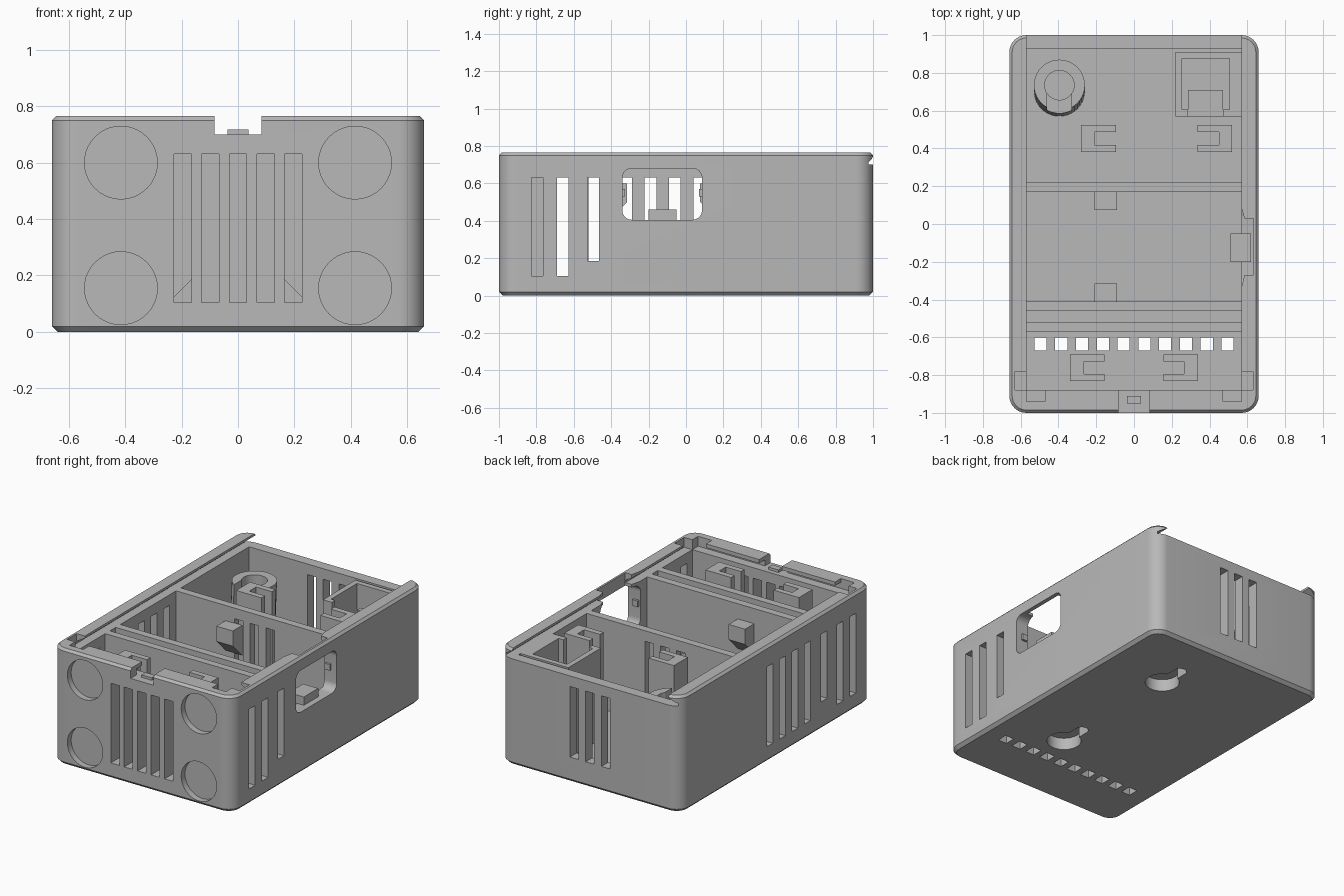
import bpy, bmesh, math
from mathutils import Vector

if "Cube" in bpy.data.objects:
    bpy.data.objects.remove(bpy.data.objects["Cube"], do_unlink=True)

grey = bpy.data.materials.new("plain grey")
grey.use_nodes = True
GREY = (0.48, 0.48, 0.48, 1)
grey.diffuse_color = GREY
grey.node_tree.nodes["Principled BSDF"].inputs["Base Color"].default_value = GREY

PLANES = {"x": lambda a, b, t: (t, a, b), "y": lambda a, b, t: (a, t, b), "z": lambda a, b, t: (a, b, t)}
FLOOR, LEDGE, TOP = 0.10, 0.70, 0.765


def prism(bm, pts, axis, lo, hi):
    """Extrude a 2D outline along an axis."""
    put = PLANES[axis]
    rings = [[bm.verts.new(put(a, b, t)) for a, b in pts] for t in (lo, hi)]
    loft(bm, rings)


def loft(bm, rings):
    n = len(rings[0])
    for low, high in zip(rings, rings[1:]):
        for i in range(n):
            j = (i + 1) % n
            bm.faces.new((low[i], low[j], high[j], high[i]))
    bm.faces.new(rings[0][::-1])
    bm.faces.new(rings[-1])


def box(bm, x0, x1, y0, y1, z0, z1):
    prism(bm, [(x0, y0), (x1, y0), (x1, y1), (x0, y1)], "z", z0, z1)


def circle(cx, cy, r, n=40):
    return [(cx + r * math.cos(2 * math.pi * i / n), cy + r * math.sin(2 * math.pi * i / n)) for i in range(n)]


def rounded(x0, x1, y0, y1, r, n=8):
    pts = []
    corners = [(x1 - r, y1 - r), (x0 + r, y1 - r), (x0 + r, y0 + r), (x1 - r, y0 + r)]
    for k, (cx, cy) in enumerate(corners):
        for i in range(n + 1):
            a = math.pi / 2 * (k + i / n)
            pts.append((cx + r * math.cos(a), cy + r * math.sin(a)))
    return pts


def finish(bm, name):
    bmesh.ops.recalc_face_normals(bm, faces=bm.faces)
    mesh = bpy.data.meshes.new(name)
    bm.to_mesh(mesh)
    bm.free()
    ob = bpy.data.objects.new(name, mesh)
    bpy.context.collection.objects.link(ob)
    mesh.materials.append(grey)
    return ob


def cut(ob, bm):
    """Subtract every solid in bm from the object, then drop the cutter."""
    cutter = finish(bm, "cutter")
    cutter.hide_render = True
    mod = ob.modifiers.new("cut", "BOOLEAN")
    mod.operation, mod.solver, mod.object = "DIFFERENCE", "EXACT", cutter
    mod.use_self = True
    bpy.ops.object.select_all(action="DESELECT")
    bpy.context.view_layer.objects.active = ob
    ob.select_set(True)
    bpy.ops.object.modifier_apply(modifier="cut")
    bpy.data.objects.remove(cutter, do_unlink=True)


def solid_box(name, *dims):
    bm = bmesh.new()
    box(bm, *dims)
    return finish(bm, name)


# Outer body: rounded rectangle with chamfered bottom and top edges
bm = bmesh.new()
rings = []
for z, inset in ((0, 0.02), (0.02, 0), (TOP - 0.015, 0), (TOP, 0.015)):
    outline = rounded(-0.66 + inset, 0.66 - inset, -1 + inset, 1 - inset, 0.09 - inset)
    rings.append([bm.verts.new((x, y, z)) for x, y in outline])
loft(bm, rings)
case = finish(bm, "case_shell")

# Interior cavity
bm = bmesh.new()
box(bm, -0.57, 0.57, -0.88, 0.93, FLOOR, 0.72)
cut(case, bm)

# Dovetail lid track, open at the back
bm = bmesh.new()
half = [(0.63, LEDGE), (0.63, 0.715), (0.57, 0.75), (0.57, 0.8)]
prism(bm, half + [(-x, z) for x, z in reversed(half)], "y", -0.88, 1.1)
cut(case, bm)

# Lid recesses at the front: groove, corner reliefs and finger notch
bm = bmesh.new()
box(bm, -0.57, 0.57, -0.94, -0.87, LEDGE, 0.74)
box(bm, -0.083, 0.083, -1.1, -0.87, LEDGE, 0.8)
for s in (-1, 1):
    box(bm, *sorted((s * 0.47, s * 0.57)), -0.94, -0.87, LEDGE, 0.8)
    box(bm, *sorted((s * 0.56, s * 0.63)), -0.88, -0.78, LEDGE, 0.8)
cut(case, bm)

# Ventilation slots in all four walls
bm = bmesh.new()
W = 0.031
for i in range(-2, 3):
    box(bm, i * 0.098 - W, i * 0.098 + W, -1.1, -0.87, 0.105, 0.63)
for i in (-1, 0, 1):
    box(bm, i * 0.115 - W, i * 0.115 + W, 0.92, 1.1, 0.165, 0.63)
for y in (-0.795, -0.66, -0.495):
    box(bm, 0.56, 0.7, y - W, y + W, 0.185 if y > -0.5 else 0.105, 0.63)
for y in (-0.795, -0.66, -0.495, -0.32, -0.19, -0.06, 0.07):
    box(bm, -0.7, -0.56, y - W, y + W, 0.185 if y == -0.495 else 0.105, 0.63)
# Floor vents
for i in range(10):
    x = (i - 4.5) * 0.11
    box(bm, x - 0.032, x + 0.032, -0.67, -0.6, -0.1, 0.15)
cut(case, bm)

# Round foot recesses on the front
bm = bmesh.new()
for x in (-0.415, 0.415):
    for z in (0.155, 0.6):
        prism(bm, circle(x, z, 0.129), "y", -1.1, -0.96)
cut(case, bm)

# Blind keyhole hangers under the floor
bm = bmesh.new()
for y in (-0.42, 0.52):
    prism(bm, circle(0.21, y, 0.105), "z", -0.1, 0.08)
    prism(bm, rounded(0.17, 0.25, y, y + 0.21, 0.039), "z", -0.1, 0.08)
cut(case, bm)

# Side window with a relieved inner wall
bm = bmesh.new()
prism(bm, rounded(-0.34, 0.085, 0.405, 0.68, 0.05), "x", 0.5, 0.7)
cut(case, bm)
bm = bmesh.new()
prism(bm, [(0.55, -0.33), (0.57, -0.33), (0.585, -0.27), (0.632, -0.27), (0.632, 0.03),
           (0.585, 0.03), (0.57, 0.08), (0.55, 0.08)], "z", 0.41, 0.8)
cut(case, bm)
solid_box("window_ledge", 0.51, 0.62, -0.2, -0.05, 0.34, 0.46)
for name, y in (("front", -0.335), ("rear", 0.08)):
    solid_box("window_nub_" + name, 0.58, 0.62, y - 0.01, y + 0.01, 0.53, 0.57)

# Lid catch in the finger notch
solid_box("lid_catch", -0.037, 0.037, -0.95, -0.91, 0.68, 0.717)

# Cross dividers
rear = solid_box("rear_divider", -0.575, 0.575, 0.17, 0.22, 0.09, LEDGE)
bm = bmesh.new()
for i in (-1, 0, 1):
    box(bm, i * 0.115 - W, i * 0.115 + W, 0.1, 0.3, 0.165, 0.63)
cut(rear, bm)
solid_box("middle_divider", -0.575, 0.575, -0.46, -0.41, 0.09, LEDGE)
solid_box("front_divider", -0.575, 0.575, -0.568, -0.52, 0.09, LEDGE)
solid_box("panel_seat", -0.575, 0.575, -0.53, -0.45, 0.09, 0.185)

# Small wedge brackets on the dividers
for name, y, d in (("rear", 0.175, -1), ("front", -0.415, 1)):
    bm = bmesh.new()
    tip = y + d * 0.1
    prism(bm, [(y, 0.4), (tip, 0.5), (tip, 0.6), (y, 0.6)], "x", -0.21, -0.09)
    finish(bm, "divider_bracket_" + name)


def clip_post(name, x, s, y0, y1, depth):
    """C-shaped post; x is the closed outer side, s the direction it opens."""
    bm = bmesh.new()
    prism(bm, [(x, 0.09), (x + s * 0.08, 0.09), (x + s * 0.185, 0.195),
               (x + s * 0.185, LEDGE), (x, LEDGE)], "y", y0, y1)
    post = finish(bm, name)
    bm = bmesh.new()
    box(bm, *sorted((x + s * depth, x + s * 0.3)), y0 + 0.037, y1 - 0.037, 0, 0.8)
    cut(post, bm)


for side, s in (("left", 1), ("right", -1)):
    clip_post("front_clip_" + side, s * 0.34, -s, -0.83, -0.69, 0.075)
clip_post("rear_clip_right", -0.28, 1, 0.38, 0.525, 0.07)
clip_post("rear_clip_left", 0.52, -1, 0.38, 0.525, 0.07)

# Corner pocket with an open front
pocket = solid_box("corner_pocket", 0.22, 0.575, 0.57, 0.91, 0.09, LEDGE)
bm = bmesh.new()
box(bm, 0.255, 0.505, 0.605, 0.875, FLOOR, 0.8)
box(bm, 0.285, 0.47, 0.5, 0.65, 0.2, 0.8)
cut(pocket, bm)
solid_box("pocket_step", 0.285, 0.47, 0.6, 0.71, 0.09, 0.2)

# Slightly leaning round socket with a front slot
bm = bmesh.new()
loft(bm, [[bm.verts.new((x, y, z)) for x, y in circle(-0.395, cy, 0.135)]
          for cy, z in ((0.705, 0.09), (0.735, 0.6))])
socket = finish(bm, "round_socket")
bm = bmesh.new()
prism(bm, circle(-0.395, 0.735, 0.078), "z", 0.2, 0.8)
box(bm, -0.46, -0.33, 0.5, 0.735, 0.35, 0.8)
cut(socket, bm)

# Smooth the round edges, keep the corners sharp
bpy.ops.object.select_all(action="DESELECT")
for ob in (case, socket):
    ob.select_set(True)
bpy.context.view_layer.objects.active = case
bpy.ops.object.shade_smooth_by_angle(angle=math.radians(30))
